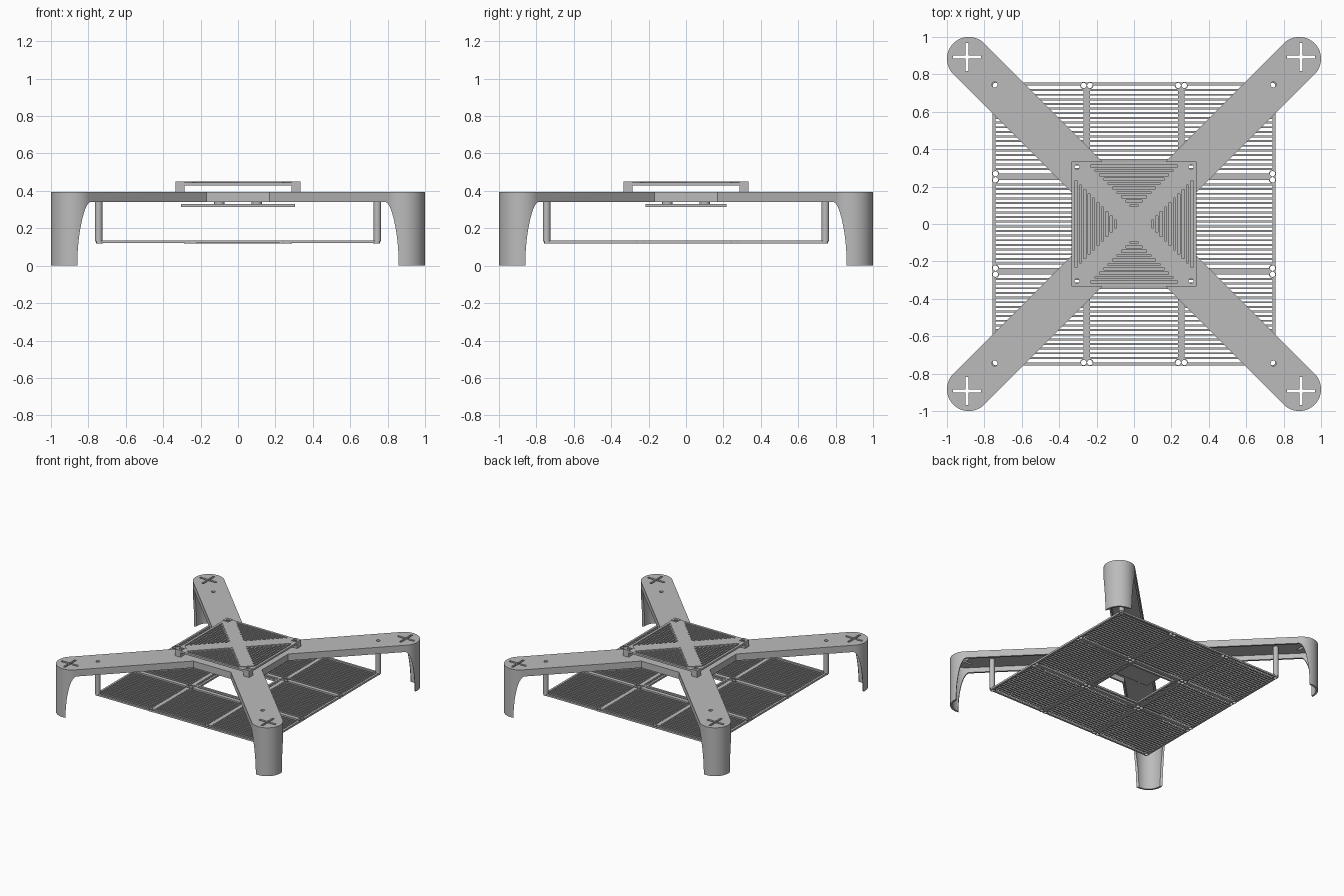
import bpy, bmesh
from math import sin, cos, pi, sqrt
from mathutils import Matrix

if "Cube" in bpy.data.objects:
    bpy.data.objects.remove(bpy.data.objects["Cube"])

grey = bpy.data.materials.new("plain_grey")
grey.use_nodes = True
grey.diffuse_color = (0.5, 0.5, 0.5, 1)
grey.node_tree.nodes["Principled BSDF"].inputs["Base Color"].default_value = (0.5, 0.5, 0.5, 1)

SIGNS = [(sx, sy) for sx in (-1, 1) for sy in (-1, 1)]
QUARTERS = [Matrix.Rotation(k * pi / 2, 4, "Z") for k in range(4)]
DIAGONALS = [Matrix.Rotation(pi / 4 + k * pi / 2, 4, "Z") for k in range(4)]


def prism(bm, pts, z0, z1, mat=Matrix()):
    low = [bm.verts.new(mat @ Matrix.Translation((x, y, z0)).to_translation()) for x, y in pts]
    high = [bm.verts.new(mat @ Matrix.Translation((x, y, z1)).to_translation()) for x, y in pts]
    n = len(pts)
    faces = [bm.faces.new(low[::-1]), bm.faces.new(high)]
    for i in range(n):
        j = (i + 1) % n
        faces.append(bm.faces.new((low[i], low[j], high[j], high[i])))
    bmesh.ops.recalc_face_normals(bm, faces=faces)


def box(bm, x, y, sx, sy, z0, z1, mat=Matrix()):
    pts = [(x - sx / 2, y - sy / 2), (x + sx / 2, y - sy / 2),
           (x + sx / 2, y + sy / 2), (x - sx / 2, y + sy / 2)]
    prism(bm, pts, z0, z1, mat)


def disc(bm, x, y, r, z0, z1, n=20):
    prism(bm, [(x + r * cos(2 * pi * i / n), y + r * sin(2 * pi * i / n)) for i in range(n)], z0, z1)


def finish(bm, name):
    mesh = bpy.data.meshes.new(name)
    bm.to_mesh(mesh)
    bm.free()
    mesh.materials.append(grey)
    obj = bpy.data.objects.new(name, mesh)
    bpy.context.collection.objects.link(obj)
    return obj


def cut(obj, bm, self_overlap=False):
    cutter = finish(bm, "cutter")
    cutter.hide_render = True
    mod = obj.modifiers.new("cut", "BOOLEAN")
    mod.operation, mod.solver, mod.object = "DIFFERENCE", "EXACT", cutter
    mod.use_self = self_overlap
    bpy.context.view_layer.update()
    baked = bpy.data.meshes.new_from_object(obj.evaluated_get(bpy.context.evaluated_depsgraph_get()))
    obj.modifiers.clear()
    obj.data = baked
    bpy.data.objects.remove(cutter)


def smooth(obj):
    bpy.ops.object.select_all(action="DESELECT")
    obj.select_set(True)
    bpy.context.view_layer.objects.active = obj
    bpy.ops.object.shade_smooth_by_angle(angle=pi / 6)


# Cross-shaped shell: four round-ended arms meeting in a square-sided hub
ARM_R, HUB, WALL, TOP, ARM_BOTTOM = 0.117, 0.335, 0.015, 0.395, 0.34
TIP = (1 - ARM_R) * sqrt(2)
POST, SCREW = 0.745, 0.305


def cross_outline(inset):
    r = ARM_R - inset
    start = sqrt(2) * (HUB - inset) - r
    arm = [(start, -r)]
    arm += [(TIP + r * sin(a), -r * cos(a)) for a in (pi * i / 32 for i in range(33))]
    arm.append((start, r))
    return [tuple((m @ Matrix.Translation((u, v, 0)).to_translation())[:2])
            for m in DIAGONALS for u, v in arm]


bm = bmesh.new()
prism(bm, cross_outline(0), 0, TOP)
shell = finish(bm, "arms_and_legs")
bm = bmesh.new()
prism(bm, cross_outline(WALL), -0.05, TOP - WALL)
cut(shell, bm)

# Curved arch under each arm, leaving a half-round leg at the tip
arch = [(0, -0.02), (1.313, -0.02)]
arch += [(1.234 + 0.079 * cos(a), ARM_BOTTOM * sin(a)) for a in (pi / 2 * i / 16 for i in range(17))]
arch.append((0, ARM_BOTTOM))
upright = Matrix.Rotation(pi / 2, 4, "X")
for m in DIAGONALS:
    bm = bmesh.new()
    prism(bm, arch, -0.3, 0.3, m @ upright)
    cut(shell, bm)

# Plus-shaped slots, post holes and screw holes through the arms
bm = bmesh.new()
for sx, sy in SIGNS:
    cx, cy, a, b = sx * 0.893, sy * 0.893, 0.075, 0.009
    plus = [(a, -b), (a, b), (b, b), (b, a), (-b, a), (-b, b),
            (-a, b), (-a, -b), (-b, -b), (-b, -a), (b, -a), (b, -b)]
    prism(bm, [(cx + x, cy + y) for x, y in plus], 0.36, 0.42)
    disc(bm, sx * POST, sy * POST, 0.015, 0.36, 0.42)
    disc(bm, sx * SCREW, sy * SCREW, 0.013, 0.36, 0.42)
cut(shell, bm)
smooth(shell)

# Hollow corner posts between grille and arms
bm = bmesh.new()
for sx, sy in SIGNS:
    disc(bm, sx * POST, sy * POST, 0.02, 0.13, TOP - WALL)
posts = finish(bm, "corner_posts")
bm = bmesh.new()
for sx, sy in SIGNS:
    disc(bm, sx * POST, sy * POST, 0.015, 0.1, 0.42)
cut(posts, bm)
smooth(posts)

# Lower grille: three by three panels of thin bars with an open middle
PITCH, FRAME, OPEN = 0.505, 0.0165, 0.2
EDGE = 1.5 * PITCH
bm = bmesh.new()
for s in (-1, 1):
    for at, width in ((EDGE - FRAME / 2, FRAME), (PITCH / 2, 2 * FRAME)):
        box(bm, s * at, 0, width, 2 * EDGE, 0.12, 0.135)
        box(bm, 0, s * at, 2 * EDGE, width, 0.1205, 0.1345)
    box(bm, s * (OPEN + 0.008), 0, 0.016, PITCH, 0.1205, 0.1345)
    box(bm, 0, s * (OPEN + 0.008), PITCH, 0.016, 0.12, 0.135)
for row in (-1, 0, 1):
    for i in range(1, 19):
        y = row * PITCH + (i / 19 - 0.5) * (PITCH - 2 * FRAME)
        if abs(y) > OPEN:
            box(bm, 0, y, 2 * EDGE - 0.01, 0.01, 0.122, 0.133)
        else:
            for s in (-1, 1):
                box(bm, s * (OPEN + EDGE) / 2, y, EDGE - OPEN - 0.01, 0.01, 0.122, 0.133)
spots = [row * PITCH + s * (PITCH / 2 - FRAME) for row in (-1, 0, 1) for s in (-1, 1)]
for x in spots:
    for y in spots:
        disc(bm, x, y, 0.019, 0.1195, 0.1355)
grille = finish(bm, "lower_grille")
bm = bmesh.new()
for x in spots:
    for y in spots:
        disc(bm, x, y, 0.0145, 0.1, 0.15, 12)
cut(grille, bm, True)

# Plate hung on pegs under the hub
bm = bmesh.new()
box(bm, 0, 0, 0.61, 0.435, 0.314, 0.329)
finish(bm, "hanging_plate")
bm = bmesh.new()
for sx, sy in SIGNS:
    disc(bm, sx * 0.1, sy * 0.1, 0.027, 0.329, TOP - WALL)
smooth(finish(bm, "plate_pegs"))

# Slotted square cover raised over the hub
bm = bmesh.new()
box(bm, 0, 0, 2 * HUB, 2 * HUB, 0.43, 0.445)
cover = finish(bm, "top_cover")
bm = bmesh.new()
for m in QUARTERS:
    for i in range(10):
        y = 0.31 - i * 0.0235
        box(bm, 0, y, 2 * (y - 0.078), 0.012, 0.4, 0.5, m)
for sx, sy in SIGNS:
    disc(bm, sx * SCREW, sy * SCREW, 0.013, 0.4, 0.5)
cut(cover, bm)

# Raised diagonal ribs on the cover and the corner blocks that carry it
bm = bmesh.new()
for m in DIAGONALS[:2]:
    box(bm, 0, 0, 0.78, 0.1, 0.44, 0.449, m)
finish(bm, "cover_ribs")
bm = bmesh.new()
for sx, sy in SIGNS:
    box(bm, sx * 0.31, sy * 0.31, 0.05, 0.05, TOP, 0.45)
blocks = finish(bm, "corner_blocks")
bm = bmesh.new()
for sx, sy in SIGNS:
    disc(bm, sx * SCREW, sy * SCREW, 0.013, 0.35, 0.5)
cut(blocks, bm)
